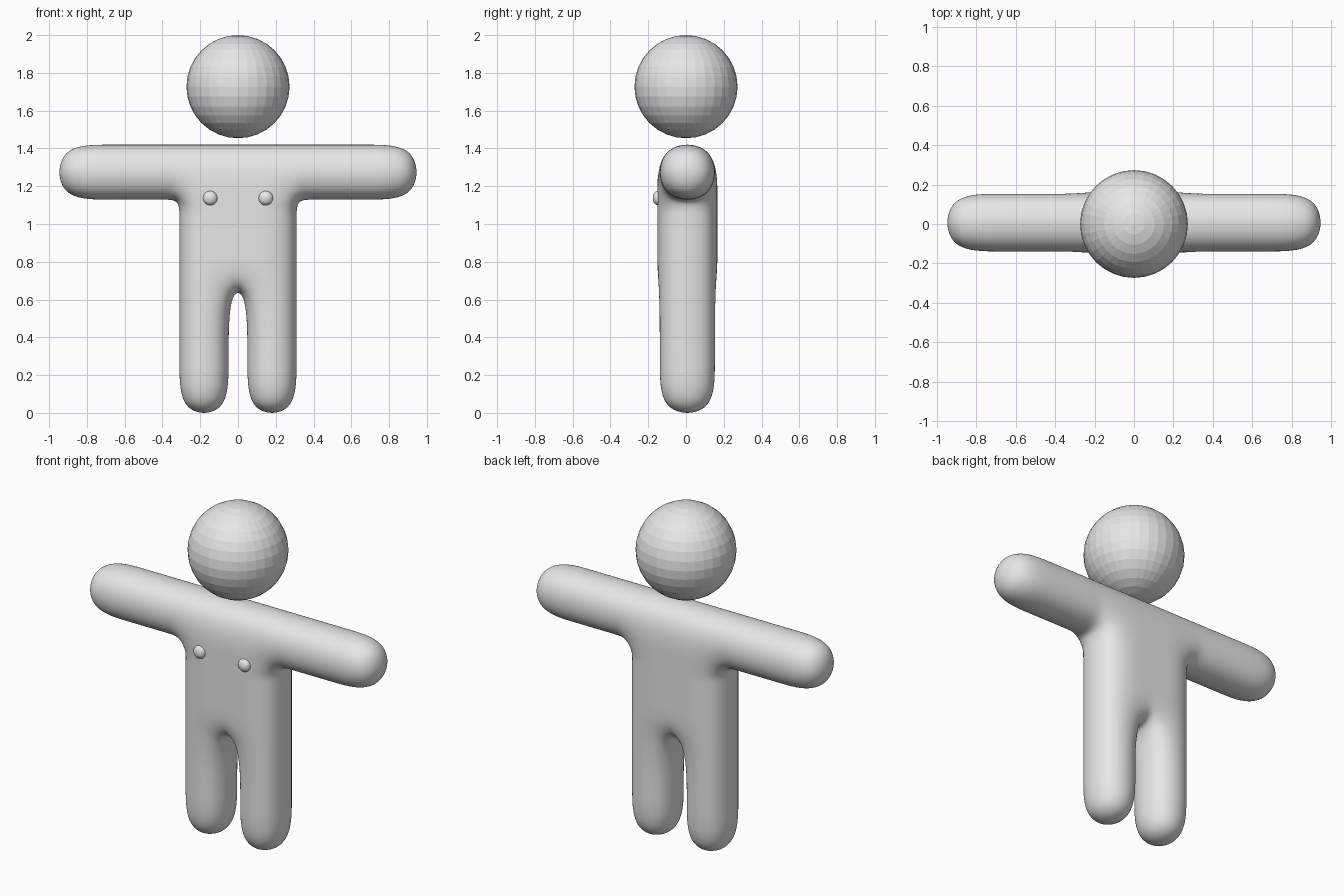
import bpy, bmesh

if "Cube" in bpy.data.objects:
    bpy.data.objects.remove(bpy.data.objects["Cube"])

grey = bpy.data.materials.new("light grey")
grey.diffuse_color = (0.8, 0.8, 0.8, 1)
grey.use_nodes = True
grey.node_tree.nodes["Principled BSDF"].inputs["Base Color"].default_value = grey.diffuse_color


def body():
    # Block cage of cells in the x-z plane, one cell deep, rounded by subdivision
    half = [0.038, 0.322, 0.38, 0.67, 0.969]
    xs = [-x for x in reversed(half)] + half
    zs = [-0.024, 0.28, 0.64, 0.85, 1.05, 1.116, 1.433]
    ys = [-0.152, 0.166]
    bm = bmesh.new()
    verts = {}

    def vert(i, j, k):
        if (i, j, k) not in verts:
            verts[i, j, k] = bm.verts.new((xs[i], ys[j], zs[k]))
        return verts[i, j, k]

    top = len(zs) - 2
    cells = {(i, top) for i in range(len(xs) - 1)}                  # arms
    cells |= {(i, k) for i in (3, 4, 5) for k in range(2, top)}     # torso
    cells |= {(i, k) for i in (3, 5) for k in (0, 1)}               # legs
    for i, k in cells:
        ring = [(i, k), (i + 1, k), (i + 1, k + 1), (i, k + 1)]
        bm.faces.new([vert(a, 0, c) for a, c in ring])
        bm.faces.new([vert(a, 1, c) for a, c in reversed(ring)])
        sides = [(i, k - 1), (i + 1, k), (i, k + 1), (i - 1, k)]
        for n, side in enumerate(sides):
            if side not in cells:
                (a, c), (b, d) = ring[n], ring[(n + 1) % 4]
                bm.faces.new([vert(a, 0, c), vert(a, 1, c),
                              vert(b, 1, d), vert(b, 0, d)])
    bmesh.ops.recalc_face_normals(bm, faces=bm.faces)
    for f in bm.faces:
        f.smooth = True
    me = bpy.data.meshes.new("body")
    bm.to_mesh(me)
    bm.free()
    me.materials.append(grey)
    ob = bpy.data.objects.new("body", me)
    bpy.context.collection.objects.link(ob)
    sub = ob.modifiers.new("round", 'SUBSURF')
    sub.levels = sub.render_levels = 4


def ball(name, loc, scale, smooth):
    bpy.ops.mesh.primitive_uv_sphere_add(segments=32, ring_count=16,
                                         radius=1, location=loc)
    ob = bpy.context.object
    ob.name = name
    ob.scale = scale
    ob.data.materials.append(grey)
    if smooth:
        bpy.ops.object.shade_smooth()


body()
# Faceted head floating above the shoulders
ball("head", (0, 0, 1.727), (0.273, 0.273, 0.273), False)
# Chest buttons
for side, x in (("left", -0.147), ("right", 0.147)):
    ball(side + "_button", (x, -0.148, 1.137), (0.038, 0.028, 0.038), False)
